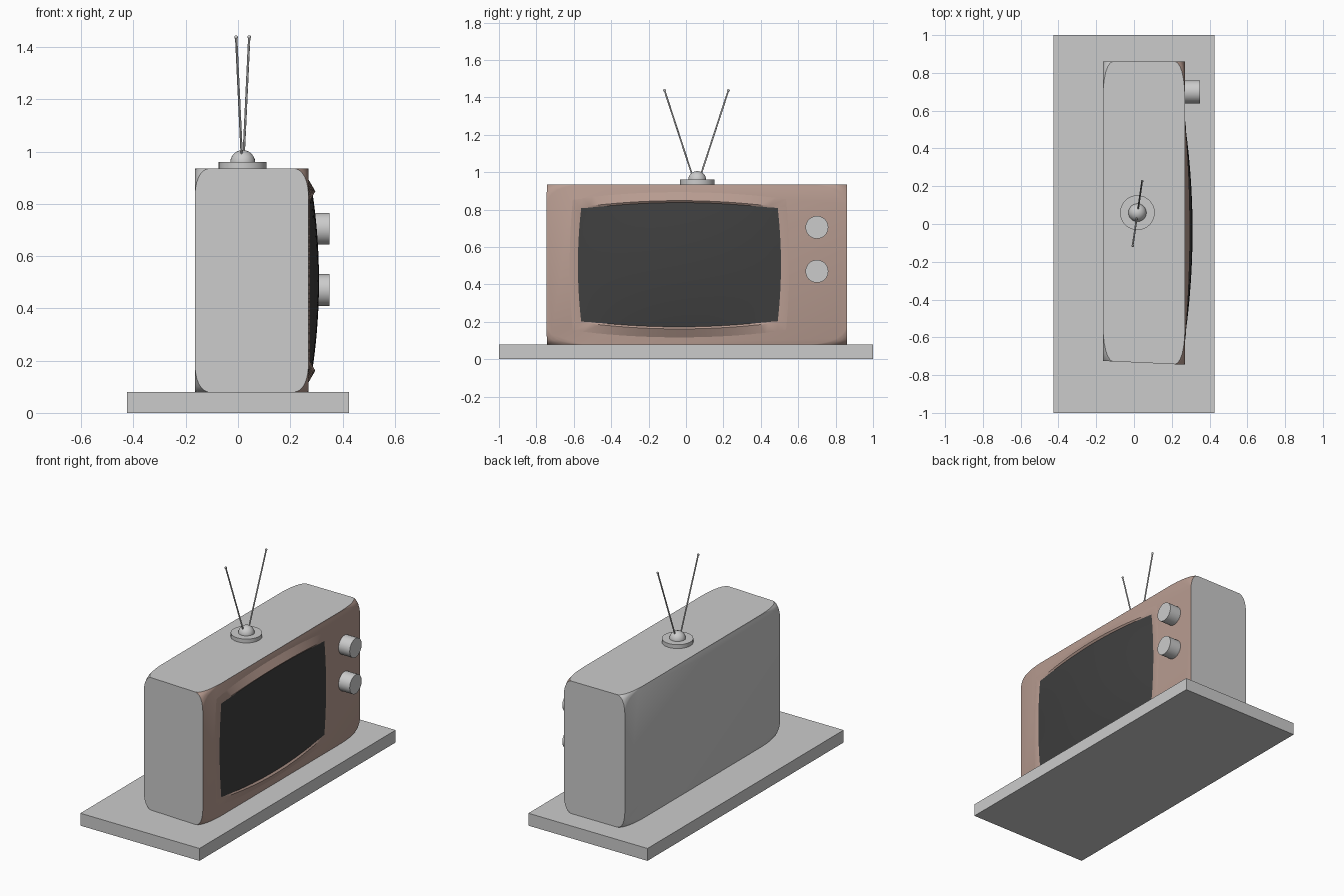
import bpy, bmesh, math
from mathutils import Vector

if "Cube" in bpy.data.objects:
    bpy.data.objects.remove(bpy.data.objects["Cube"])


def material(name, rgb):
    m = bpy.data.materials.new(name)
    m.diffuse_color = (*rgb, 1)
    m.use_nodes = True
    m.node_tree.nodes["Principled BSDF"].inputs["Base Color"].default_value = m.diffuse_color
    return m


GREY = material("light_grey", (0.6, 0.6, 0.6))
BROWN = material("dusty_brown", (0.475, 0.33, 0.28))
BLACK = material("dark_screen", (0.05, 0.05, 0.05))


def add(name, bm, *mats, smooth=True):
    me = bpy.data.meshes.new(name)
    bm.to_mesh(me)
    bm.free()
    ob = bpy.data.objects.new(name, me)
    bpy.context.collection.objects.link(ob)
    for m in mats:
        me.materials.append(m)
    if smooth:
        bpy.ops.object.select_all(action='DESELECT')
        ob.select_set(True)
        bpy.context.view_layer.objects.active = ob
        bpy.ops.object.shade_smooth_by_angle(angle=math.radians(30))
    return ob


def box(lo, hi):
    lo, hi = Vector(lo), Vector(hi)
    bm = bmesh.new()
    bmesh.ops.create_cube(bm, size=1)
    for v in bm.verts:
        v.co = (lo + hi) / 2 + v.co * (hi - lo)
    return bm


def rod(name, a, b, r, seg=32):
    a, b = Vector(a), Vector(b)
    bm = bmesh.new()
    bmesh.ops.create_cone(bm, cap_ends=True, segments=seg, radius1=r, radius2=r, depth=(b - a).length)
    q = (b - a).to_track_quat('Z', 'Y')
    for v in bm.verts:
        v.co = (a + b) / 2 + q @ v.co
    return add(name, bm, GREY)


def ball(name, c, r, seg=24):
    bm = bmesh.new()
    bmesh.ops.create_uvsphere(bm, u_segments=seg, v_segments=seg // 2, radius=r)
    bmesh.ops.translate(bm, verts=bm.verts, vec=c)
    return add(name, bm, GREY)


# Base board
add("base_board", box((-0.425, -1, 0), (0.425, 1, 0.08)), GREY, smooth=False)

# Cabinet: only the corners are rounded, the edges stay sharp
bm = bmesh.new()
bmesh.ops.create_cube(bm, size=1)
bmesh.ops.bevel(bm, geom=bm.verts[:], offset=0.12, segments=6, profile=0.5, affect='VERTICES')
bm.normal_update()
for f in bm.faces:
    n = f.normal
    corner = max(abs(c) for c in n) < 0.999
    if n.x > 0.999 or (corner and f.calc_center_median().x > 0):
        f.material_index = 1
for v in bm.verts:
    x, y, z = v.co
    low = -0.725 - 0.02 * (x + 0.5)
    v.co = (0.0525 + x * 0.435, low + (y + 0.5) * (0.86 - low), 0.5075 + z * 0.855)
add("cabinet", bm, GREY, BROWN)


# Bowed screen outline, u and v run from -1 to 1
def outline(u, v, grow=0.0):
    y = -0.035 + u * (0.528 + grow + 0.017 * (1 - v * v))
    z = 0.505 + v * (0.305 + grow + 0.035 * (1 - u * u))
    return y, z


# Bulging screen
bm = bmesh.new()
bmesh.ops.create_grid(bm, x_segments=28, y_segments=18, size=1)
for vert in bm.verts:
    u, v = vert.co.x, vert.co.y
    a, b = 1 - u * u, 1 - v * v
    vert.co = (0.273 + 0.012 * a + 0.025 * a * b, *outline(u, v))
bmesh.ops.recalc_face_normals(bm, faces=bm.faces)
if sum(f.normal.x for f in bm.faces) < 0:
    bmesh.ops.reverse_faces(bm, faces=bm.faces)
add("screen", bm, BLACK)

# Raised brown surround that follows the screen edge
N = 20
side = [-1 + 2 * i / N for i in range(N)]
path = ([(t, -1) for t in side] + [(1, t) for t in side]
        + [(-t, 1) for t in side] + [(-1, -t) for t in side])
bm = bmesh.new()
loops = []
for grow, base, rise in ((0.05, 0.269, 0.0), (0.003, 0.275, 0.021), (-0.012, 0.27, 0.012)):
    loops.append([bm.verts.new((base + rise * (1 - u * u), *outline(u, v, grow))) for u, v in path])
for a, b in zip(loops, loops[1:]):
    for i in range(len(path)):
        j = (i + 1) % len(path)
        bm.faces.new((a[i], a[j], b[j], b[i]))
bm.normal_update()
add("screen_surround", bm, BROWN)

# Knobs
for i, z in enumerate((0.705, 0.47)):
    rod(f"knob_{i + 1}", (0.265, 0.70, z), (0.35, 0.70, z), 0.061)

# Aerial
rod("aerial_base", (0.018, 0.06, 0.93), (0.018, 0.06, 0.96), 0.092)
ball("aerial_dome", (0.018, 0.06, 0.958), 0.048)
for i, s in enumerate((-1, 1)):
    tip = (0.018 + 0.025 * s, 0.056 + 0.171 * s, 1.438)
    rod(f"aerial_rod_{i + 1}", (0.018 + 0.003 * s, 0.056 + 0.018 * s, 0.97), tip, 0.0045, 12)
    ball(f"aerial_tip_{i + 1}", tip, 0.007, 12)
